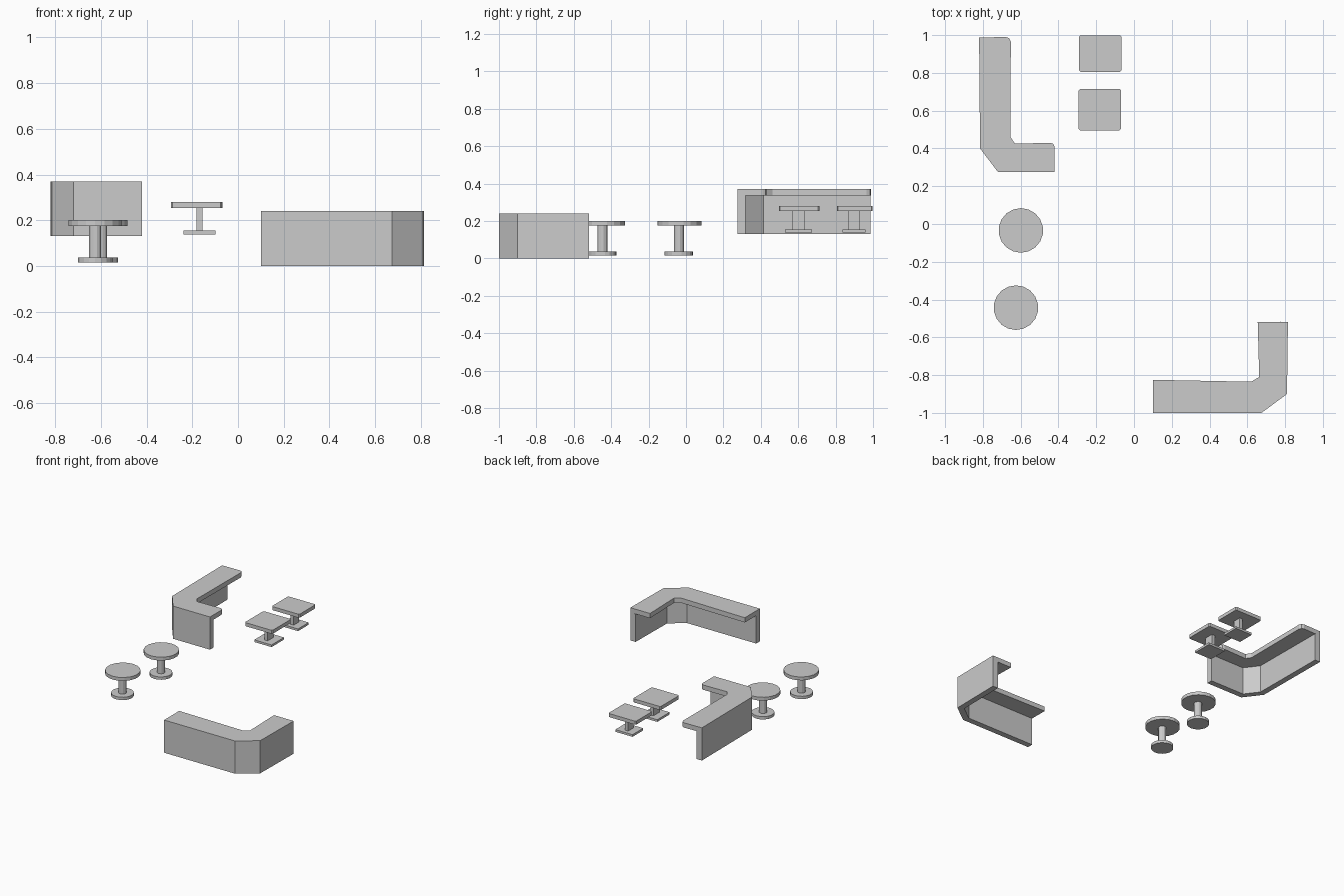
import bpy, bmesh, math
from mathutils import Vector

if "Cube" in bpy.data.objects:
    bpy.data.objects.remove(bpy.data.objects["Cube"])


def prism(name, outline, z0, z1):
    """Extrude a flat outline from z0 to z1."""
    bm = bmesh.new()
    face = bm.faces.new([bm.verts.new((x, y, z0)) for x, y in outline])
    ext = bmesh.ops.extrude_face_region(bm, geom=[face])
    top = [v for v in ext["geom"] if isinstance(v, bmesh.types.BMVert)]
    bmesh.ops.translate(bm, verts=top, vec=(0, 0, z1 - z0))
    bmesh.ops.recalc_face_normals(bm, faces=bm.faces[:])
    mesh = bpy.data.meshes.new(name)
    bm.to_mesh(mesh)
    bm.free()
    obj = bpy.data.objects.new(name, mesh)
    bpy.context.collection.objects.link(obj)
    return obj


def rect(x, y, hx, hy, c=0.0):
    """Rectangle outline with optional clipped corners."""
    if not c:
        return [(x - hx, y - hy), (x + hx, y - hy), (x + hx, y + hy), (x - hx, y + hy)]
    pts = []
    for sx, sy in ((-1, -1), (1, -1), (1, 1), (-1, 1)):
        pair = [(x + sx * hx, y + sy * (hy - c)), (x + sx * (hx - c), y + sy * hy)]
        pts += pair if sx == sy else pair[::-1]
    return pts


def circle(x, y, r, n):
    return [(x + r * math.cos(2 * math.pi * (i + 0.5) / n),
             y + r * math.sin(2 * math.pi * (i + 0.5) / n)) for i in range(n)]


def offset_left(path, d):
    """Mitred copy of an open path, shifted to its left by d."""
    p = [Vector(q) for q in path]
    dirs = [(b - a).normalized() for a, b in zip(p, p[1:])]
    norms = [Vector((-v.y, v.x)) for v in dirs]
    out = []
    for i, q in enumerate(p):
        n0, n1 = norms[max(i - 1, 0)], norms[min(i, len(norms) - 1)]
        out.append(tuple(q + (n0 + n1) * d / (1 + n0.dot(n1))))
    return out


def counter(name, outer, inner, z, c=0.0):
    """Countertop slab on a thin wall following the outer edge."""
    a, b = Vector(outer[0]), Vector(outer[-1])
    prism(name + "_top", outer + inner, z + 0.205, z + 0.24)
    prism(name + "_wall", outer + offset_left(outer, 0.043)[::-1], z, z + 0.205)


# Raised corner counter at the back left
counter("back_counter",
        [(-0.82, 0.987), (-0.815, 0.40), (-0.72, 0.275), (-0.42, 0.275)],
        [(-0.42, 0.408), (-0.427, 0.424), (-0.442, 0.43), (-0.63, 0.425),
         (-0.655, 0.462), (-0.652, 0.965), (-0.66, 0.983), (-0.678, 0.99)], 0.13)

# Corner counter at the front right
counter("front_counter",
        [(0.10, -1.0), (0.675, -1.0), (0.81, -0.90), (0.815, -0.518)],
        [(0.655, -0.518), (0.663, -0.81), (0.62, -0.835), (0.10, -0.825)], 0.0)

# Square tables with flat pedestals
for name, y, hy, by, cy in (("near", 0.605, 0.109, 0.072, 0.035),
                            ("far", 0.902, 0.096, 0.062, 0.031)):
    x = -0.181 if name == "near" else -0.179
    prism(f"square_table_{name}_top", rect(x, y, 0.112, hy, 0.007), 0.254, 0.28)
    prism(f"square_table_{name}_column", rect(-0.169, y - 0.003, 0.013, cy), 0.154, 0.254)
    prism(f"square_table_{name}_base", rect(-0.168, y - 0.004, 0.07, by), 0.138, 0.154)

# Round tables
for name, x, y in (("near", -0.625, -0.443), ("far", -0.599, -0.034)):
    prism(f"round_table_{name}_top", circle(x, y, 0.118, 18), 0.175, 0.20)
    prism(f"round_table_{name}_column", circle(x, y - 0.004, 0.027, 12), 0.037, 0.175)
    prism(f"round_table_{name}_base", circle(x, y - 0.004, 0.076, 18), 0.016, 0.037)
